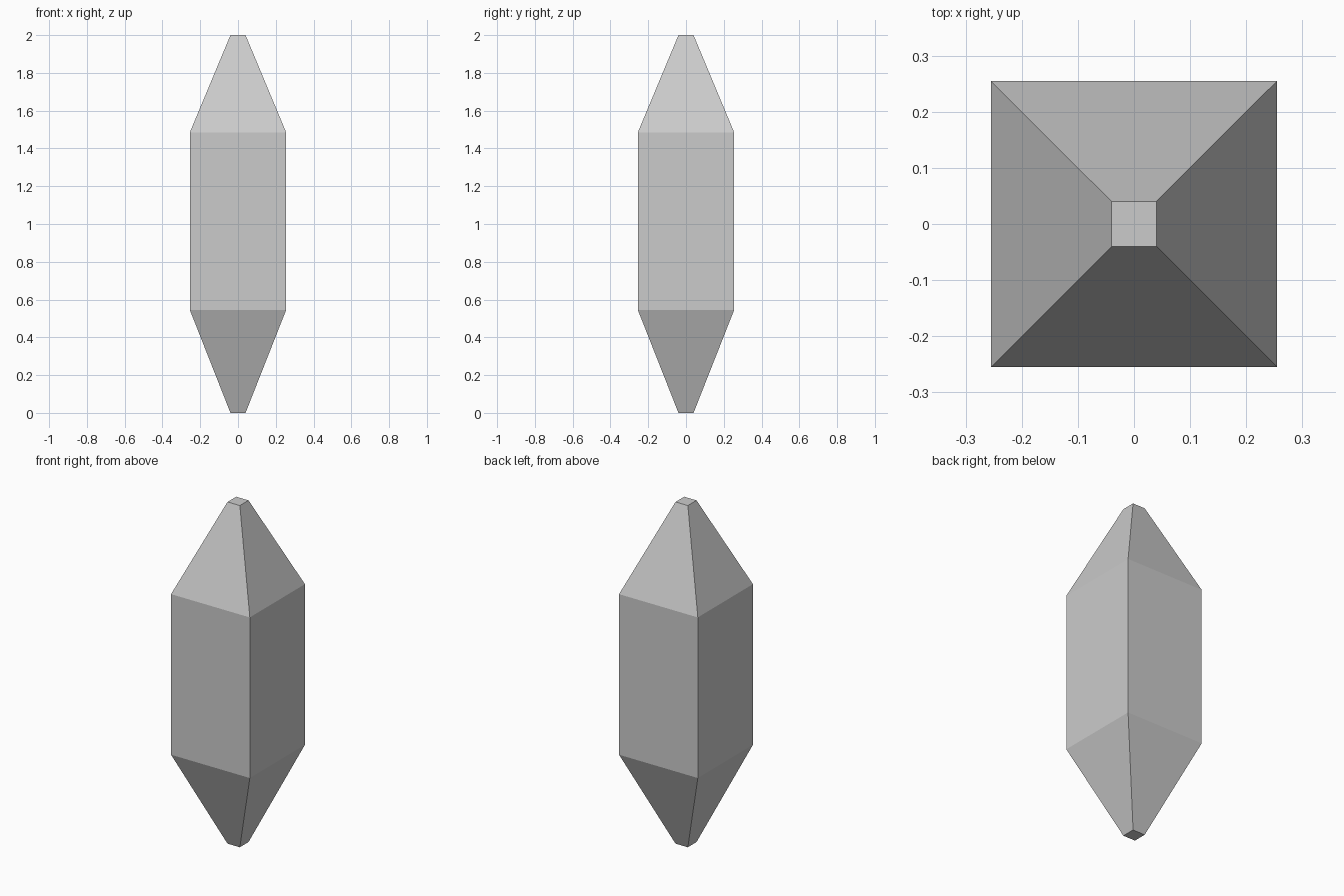
import bpy, bmesh, random
from mathutils import Vector

if "Cube" in bpy.data.objects:
    bpy.data.objects.remove(bpy.data.objects["Cube"])

random.seed(7)
HALF, TIP = 0.255, 0.04
PROFILE = [(TIP, 0.0), (HALF, 0.545), (HALF, 1.485), (TIP, 2.0)]  # half width, height


def half_width(z):
    for (w0, z0), (w1, z1) in zip(PROFILE, PROFILE[1:]):
        if z0 <= z <= z1:
            return w0 + (w1 - w0) * (z - z0) / (z1 - z0)
    return 0.0


# Whole crystal: square rings lofted along the profile and capped
def crystal():
    bm = bmesh.new()
    corners = [(-1, -1), (1, -1), (1, 1), (-1, 1)]
    rings = [[bm.verts.new((sx * w, sy * w, z)) for sx, sy in corners] for w, z in PROFILE]
    for a, b in zip(rings, rings[1:]):
        for i in range(4):
            j = (i + 1) % 4
            bm.faces.new((a[i], a[j], b[j], b[i]))
    bm.faces.new(rings[0][::-1])
    bm.faces.new(rings[-1])
    return bm


# Crack centres, denser around the middle of the crystal
seeds = []
while len(seeds) < 80:
    p = Vector((random.uniform(-HALF, HALF), random.uniform(-HALF, HALF), random.gauss(1.0, 0.45)))
    if max(abs(p.x), abs(p.y)) < half_width(p.z):
        seeds.append(p)

# Shards: the crystal cut halfway towards every neighbouring centre, each cut capped
for n, p in enumerate(seeds):
    bm = crystal()
    for q in sorted(seeds, key=lambda s: (s - p).length)[1:]:
        bmesh.ops.bisect_plane(bm, geom=bm.verts[:] + bm.edges[:] + bm.faces[:], dist=1e-6,
                               plane_co=(p + q) / 2, plane_no=q - p, clear_outer=True)
        rim = [e for e in bm.edges if e.is_boundary]
        if rim:
            bmesh.ops.holes_fill(bm, edges=rim, sides=0)
    bmesh.ops.recalc_face_normals(bm, faces=bm.faces[:])
    name = f"crystal_shard_{n + 1:02d}"
    mesh = bpy.data.meshes.new(name)
    bm.to_mesh(mesh)
    bm.free()
    bpy.context.collection.objects.link(bpy.data.objects.new(name, mesh))
